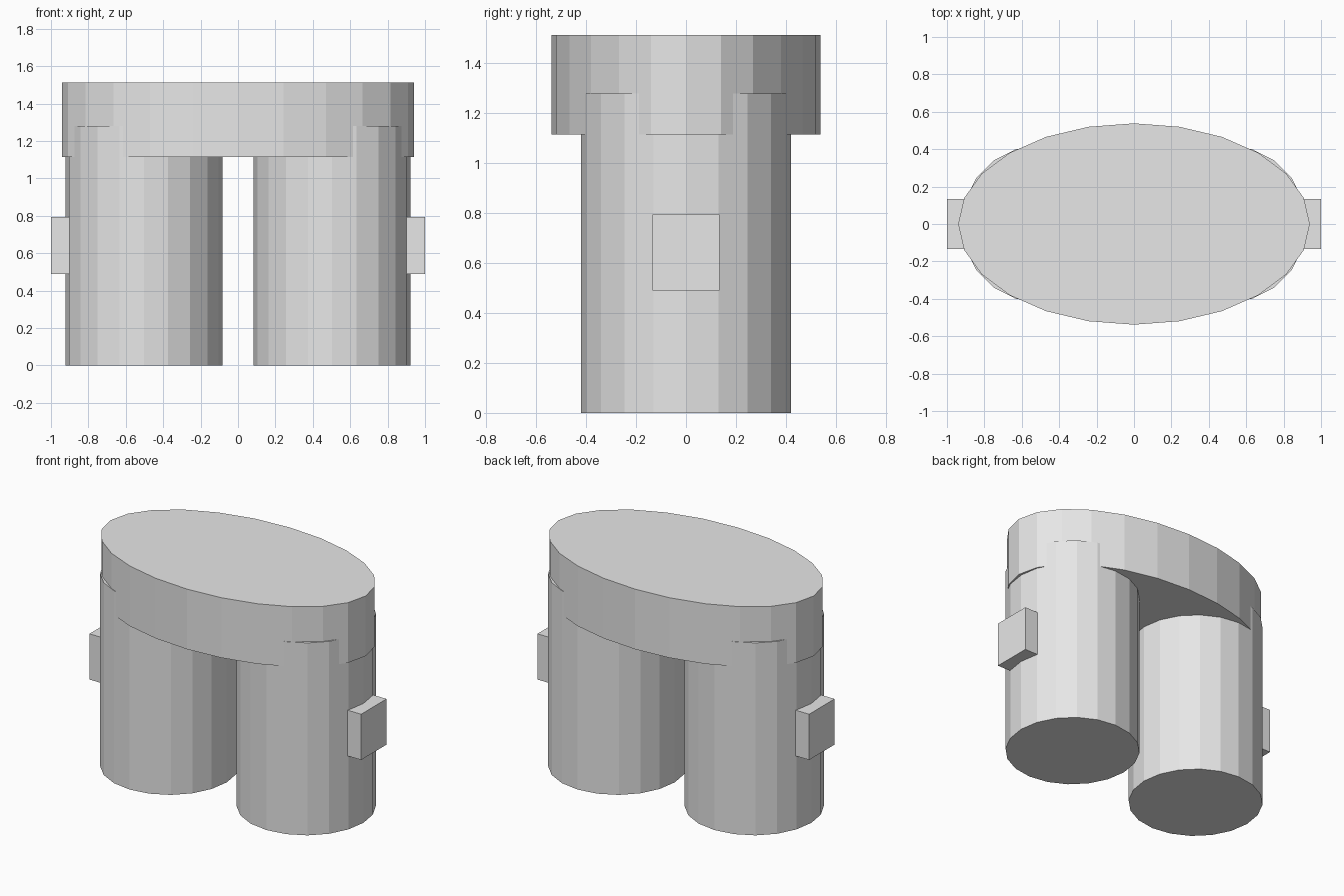
import bpy

if "Cube" in bpy.data.objects:
    bpy.data.objects.remove(bpy.data.objects["Cube"])

grey = bpy.data.materials.new("light grey")
grey.diffuse_color = (0.8, 0.8, 0.8, 1)
grey.use_nodes = True
grey.node_tree.nodes["Principled BSDF"].inputs["Base Color"].default_value = grey.diffuse_color


def finish(name, scale=(1, 1, 1)):
    ob = bpy.context.object
    ob.name = name
    ob.scale = scale
    bpy.ops.object.transform_apply(location=False, rotation=False, scale=True)
    ob.data.materials.append(grey)
    return ob


def cylinder(name, x, sides, rx, ry, z0, z1):
    bpy.ops.mesh.primitive_cylinder_add(vertices=sides, radius=1, depth=z1 - z0,
                                        location=(x, 0, (z0 + z1) / 2))
    return finish(name, (rx, ry, 1))


# Oval cap joining the two barrels
cylinder("oval_cap", 0, 24, 0.94, 0.538, 1.114, 1.514)

for side, label in ((-1, "left"), (1, "right")):
    # Upright barrel, rising partly into the cap
    cylinder(label + "_barrel", side * 0.503, 20, 0.42, 0.42, 0, 1.28)
    # Block on the outer side of the barrel
    bpy.ops.mesh.primitive_cube_add(size=1, location=(side * 0.933, 0, 0.642))
    finish(label + "_side_block", (0.134, 0.267, 0.304))
